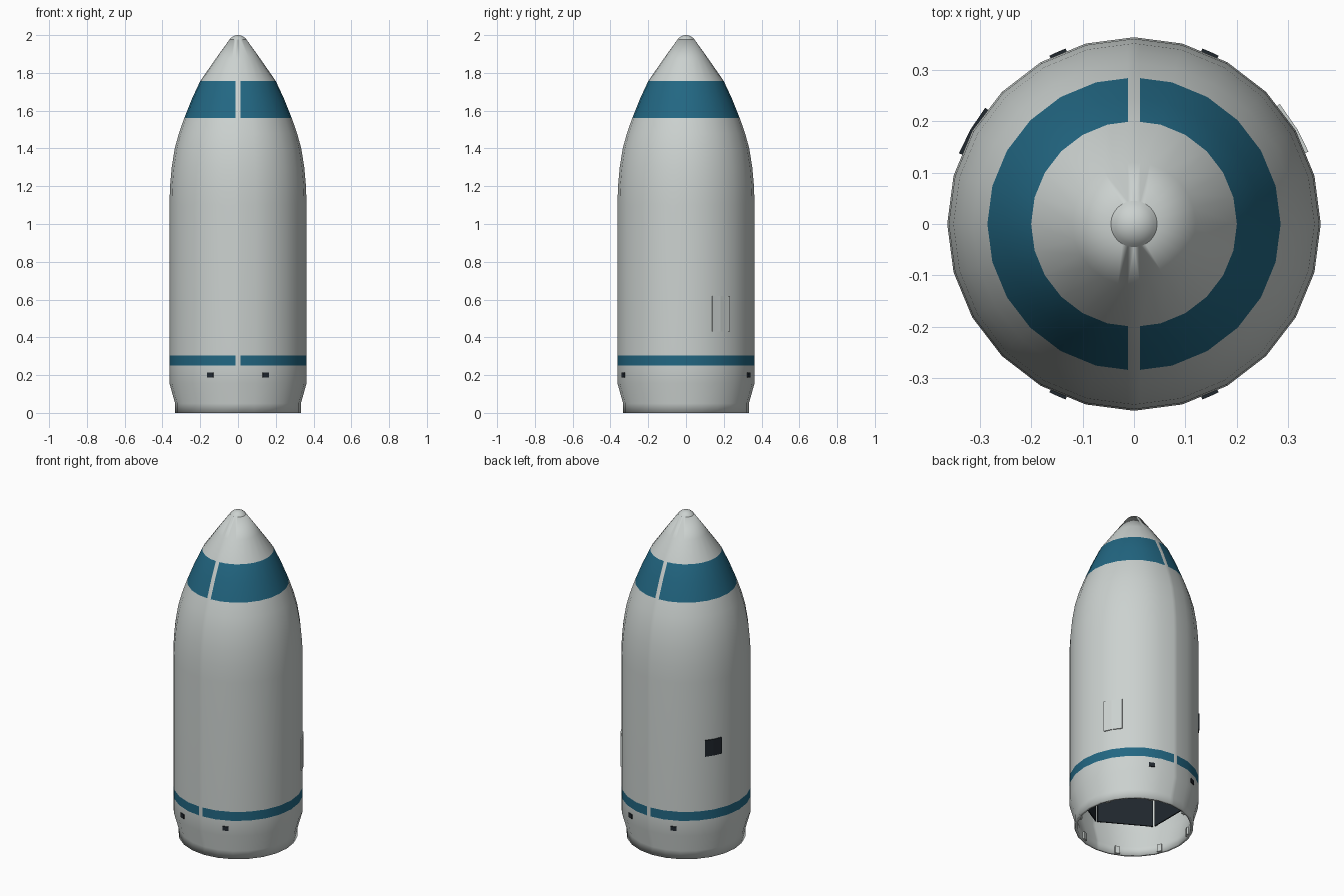
import bpy, bmesh, math
from mathutils import Vector

cube = bpy.data.objects.get("Cube")
if cube:
    bpy.data.objects.remove(cube, do_unlink=True)

SIDES = 24
SEAM = 0.012
BANDS = [(0.25, 0.305), (1.56, 1.757)]


def material(name, rgb):
    m = bpy.data.materials.new(name)
    m.use_nodes = True
    m.diffuse_color = (*rgb, 1)
    m.node_tree.nodes["Principled BSDF"].inputs["Base Color"].default_value = (*rgb, 1)
    return m


grey = material("light_grey", (0.60, 0.64, 0.625))
blue = material("band_blue", (0.016, 0.135, 0.225))
dark = material("dark_panel", (0.015, 0.021, 0.028))


def finish(bm, name, mats, angle=None):
    bmesh.ops.recalc_face_normals(bm, faces=bm.faces)
    me = bpy.data.meshes.new(name)
    bm.to_mesh(me)
    bm.free()
    ob = bpy.data.objects.new(name, me)
    bpy.context.collection.objects.link(ob)
    for m in mats:
        me.materials.append(m)
    if angle:
        bpy.ops.object.select_all(action='DESELECT')
        ob.select_set(True)
        bpy.context.view_layer.objects.active = ob
        bpy.ops.object.shade_smooth_by_angle(angle=math.radians(angle))
    return ob


def lathe(profile):
    """Spin (radius, height) points around the z axis."""
    bm = bmesh.new()
    vs = [bm.verts.new((r, 0, z)) for r, z in profile]
    es = [bm.edges.new(pair) for pair in zip(vs, vs[1:])]
    bmesh.ops.spin(bm, geom=vs + es, cent=(0, 0, 0), axis=(0, 0, 1),
                   angle=math.tau, steps=SIDES)
    bmesh.ops.remove_doubles(bm, verts=bm.verts, dist=1e-4)
    return bm


def plate(name, azimuth, offsets, z0, z1, r0, r1, mat):
    """Thin plate that follows the wall at the given angle offsets."""
    bm = bmesh.new()
    rings = []
    for o in offsets:
        a = math.radians(azimuth + o)
        d = Vector((math.cos(a), math.sin(a), 0))
        rings.append([bm.verts.new(d * r + Vector((0, 0, z)))
                      for r, z in ((r0, z0), (r1, z0), (r1, z1), (r0, z1))])
    for a, b in zip(rings, rings[1:]):
        for i in range(4):
            j = (i + 1) % 4
            bm.faces.new((a[i], a[j], b[j], b[i]))
    bm.faces.new(rings[0])
    bm.faces.new(rings[-1])
    return finish(bm, name, [mat])


# Shell: base ring, flare, straight barrel and ogive
bm = lathe([(0.333, 0), (0.333, 0.05), (0.363, 0.157), (0.363, 0.25),
            (0.363, 0.305), (0.363, 1.1), (0.36, 1.2), (0.351, 1.3),
            (0.335, 1.4), (0.313, 1.48), (0.285, 1.56), (0.245, 1.66),
            (0.2, 1.757), (0.12, 1.872), (0.045, 1.9765)])
# Seam between the two halves
for x in (-SEAM, SEAM):
    bmesh.ops.bisect_plane(bm, geom=bm.verts[:] + bm.edges[:] + bm.faces[:],
                           plane_co=(x, 0, 0), plane_no=(1, 0, 0), dist=1e-5)
# Coloured bands, broken at the seam
for f in bm.faces:
    c = f.calc_center_median()
    banded = abs(c.x) > SEAM and any(lo < c.z < hi for lo, hi in BANDS)
    f.material_index = 0 if banded else 1
shell = finish(bm, "fairing_shell", [blue, grey], 16.5)
wall = shell.modifiers.new("wall", 'SOLIDIFY')
wall.thickness = 0.015
wall.offset = -1
wall.material_offset = 1

# Rounded nose tip, tangent to the cone
R = 0.055
tip = [(R * math.cos(math.radians(a)), 2 - R + R * math.sin(math.radians(a)))
       for a in (35, 46, 57, 68, 79)]
finish(lathe(tip + [(0, 2)]), "nose_tip", [grey], 40)

# Small vent ports near the base, front and back
for i, az in enumerate((66, 114, 246, 294)):
    plate(f"vent_port_{i + 1}", az, (-2.7, 0, 2.7), 0.188, 0.213, 0.358, 0.366, dark)

# Access hatches
plate("dark_hatch", 150, (-8, 0, 8), 0.64, 0.74, 0.358, 0.367, dark)
plate("plain_hatch", 31, (-8.5, -1, 8.5), 0.43, 0.62, 0.358, 0.367, grey)

# Flat lining panels inside, with narrow gaps at the corners
for i in range(6):
    plate(f"lining_panel_{i + 1}", 60 * i, (-29, 29), 0.18, 1.15, 0.322, 0.33, dark)

# Clamp blocks around the inside of the base
for i in range(8):
    plate(f"base_clamp_{i + 1}", 22.5 + 45 * i, (-2.5, 2.5), 0.0, 0.045, 0.305, 0.32, grey)
